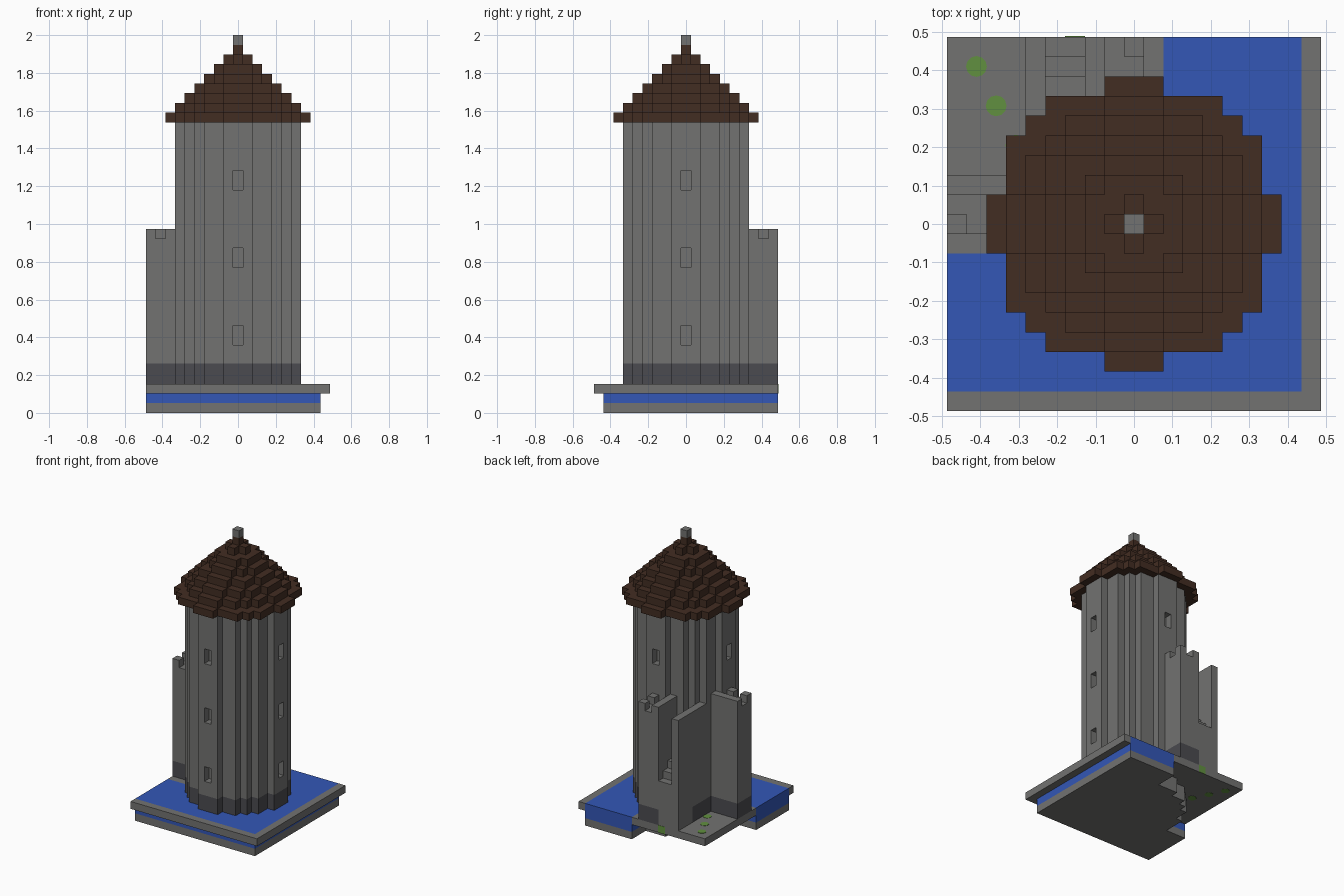
import bpy, bmesh, math

cube = bpy.data.objects.get("Cube")
if cube:
    bpy.data.objects.remove(cube)

U = 2 / 39  # size of one building block


def material(name, rgb):
    m = bpy.data.materials.new(name)
    m.use_nodes = True
    m.diffuse_color = (*rgb, 1)
    bsdf = m.node_tree.nodes["Principled BSDF"]
    bsdf.inputs["Base Color"].default_value = (*rgb, 1)
    bsdf.inputs["Roughness"].default_value = 0.9
    return m


STONE = material("grey stone", (0.17, 0.17, 0.165))
DARK = material("dark stone", (0.07, 0.07, 0.08))
WATER = material("blue water", (0.033, 0.095, 0.47))
ROOF = material("brown roof", (0.055, 0.026, 0.016))
MOSS = material("green moss", (0.12, 0.28, 0.05))


def rect(x0, x1, y0, y1):
    """Inclusive rectangle of grid cells."""
    return {(x, y) for x in range(x0, x1 + 1) for y in range(y0, y1 + 1)}


def disk(k):
    """Round patch of grid cells reaching k cells from the centre."""
    return {(x, y) for x, y in rect(-k, k, -k, k) if math.hypot(x, y) <= k + 0.25}


def turn(cells):
    """Mirror across the diagonal, from the back wall to the side wall."""
    return {(-y, -x) for x, y in cells}


def prism(name, cells, z0, z1, mat):
    """Stepped prism over a set of grid cells."""
    bm = bmesh.new()
    for x, y in sorted(cells):
        ring = [(x - .5, y - .5), (x + .5, y - .5), (x + .5, y + .5), (x - .5, y + .5)]
        low = [bm.verts.new((a * U, b * U, z0 * U)) for a, b in ring]
        top = [bm.verts.new((a * U, b * U, z1 * U)) for a, b in ring]
        bm.faces.new(top)
        bm.faces.new(low[::-1])
        for i, (dx, dy) in enumerate([(0, -1), (1, 0), (0, 1), (-1, 0)]):
            if (x + dx, y + dy) not in cells:
                j = (i + 1) % 4
                bm.faces.new((low[i], low[j], top[j], top[i]))
    bmesh.ops.remove_doubles(bm, verts=bm.verts, dist=U / 100)
    bmesh.ops.dissolve_limit(bm, angle_limit=0.01, verts=bm.verts, edges=bm.edges)
    me = bpy.data.meshes.new(name)
    bm.to_mesh(me)
    bm.free()
    me.materials.append(mat)
    ob = bpy.data.objects.new(name, me)
    bpy.context.collection.objects.link(ob)
    return ob


# Moat, its bed and rim, and the courtyard slab
land = rect(-9, 1, -1, 9)
moat = rect(-9, 8, -8, 9) - land
round_plan = disk(6)
prism("moat_bed", moat | round_plan, 0, 1, STONE)
prism("moat_water", moat, 1, 3, WATER)
prism("tower_foundation", round_plan & land, 1, 2, STONE)
prism("courtyard", land, 2, 3, STONE)
prism("moat_rim", rect(-9, 9, -9, -9) | rect(9, 9, -9, 9), 2, 3, STONE)

# Moss patches on the courtyard
for x, y in [(-8, 8), (-7, 6), (-6, 4)]:
    bpy.ops.mesh.primitive_cylinder_add(vertices=12, radius=U * 0.53, depth=U * 1.08,
                                        location=(x * U, y * U, 2.5 * U))
    patch = bpy.context.object
    patch.name = "moss_patch"
    patch.data.materials.append(MOSS)
bpy.ops.mesh.primitive_cube_add(size=U, location=(-3 * U, 9.04 * U, 2.5 * U))
bpy.context.object.name = "moss_edge"
bpy.context.object.data.materials.append(MOSS)

# Tower shaft, with window recesses on all four sides
BAND = 5.1
prism("tower_base", round_plan, 3, BAND, DARK)
pierced = round_plan - {(0, 6), (0, -6), (6, 0), (-6, 0)}
z = BAND
for sill in (7, 15, 23):
    prism("tower_shaft", round_plan, z, sill, STONE)
    prism("tower_windows", pierced, sill, sill + 2, STONE)
    z = sill + 2
prism("tower_shaft_top", round_plan, z, 30, STONE)

# Stepped roof and finial
for k in range(8):
    prism("roof_step", disk(7 - k), 30 + k, 31 + k, ROOF)
prism("finial", disk(0), 38, 39, STONE)

# Two curtain walls with parapets, mirrored across the diagonal
for side, place in (("back", set), ("side", turn)):
    body = place(rect(-2, 0, 5, 9))
    prism(side + "_wall_base", body, 3, BAND, DARK)
    prism(side + "_wall", body, BAND, 18, STONE)
    prism(side + "_inner_parapet", place(rect(-2, -2, 5, 9)), 18, 19, STONE)
    prism(side + "_merlons", place({(0, 7), (0, 9)}), 18, 19, STONE)

# Stair rising to the tower, and its tall side wall
for i in range(6):
    prism("stair_step", rect(-4, -3, 9 - i, 9 - i), 3, 9 + i, STONE)
prism("stair_wall", rect(-5, -5, 3, 9), BAND, 18, STONE)
prism("stair_wall_base", rect(-5, -5, 3, 6), 3, BAND, DARK)
prism("stair_wall_foot", rect(-5, -5, 7, 9), 3, BAND, STONE)
